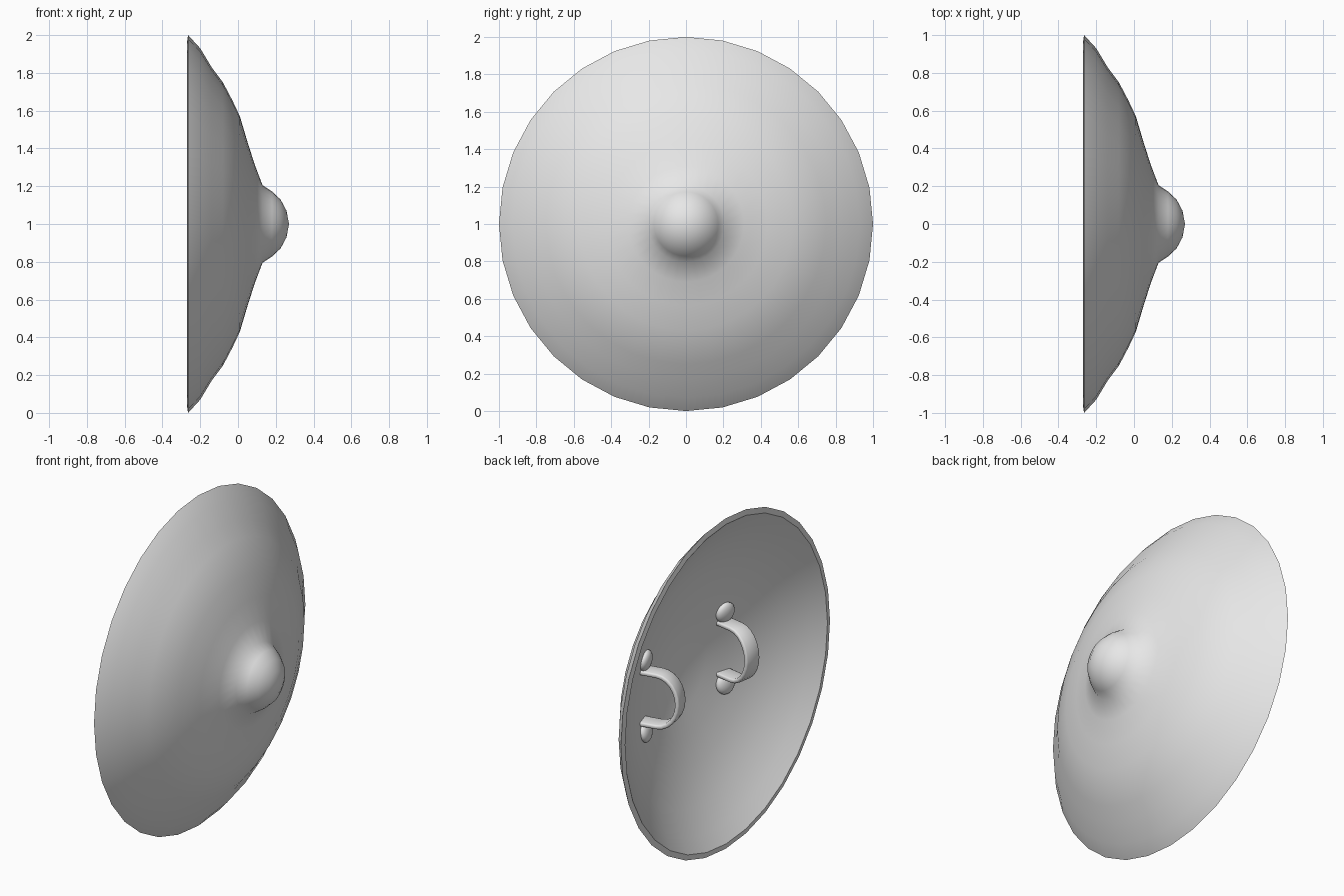
import bpy, bmesh, math
from mathutils import Vector, Matrix

cube = bpy.data.objects.get("Cube")
if cube:
    bpy.data.objects.remove(cube)

CENTRE = Vector((0, 0, 1))

grey = bpy.data.materials.new("plain grey")
grey.use_nodes = True
GREY = (0.8, 0.8, 0.8, 1)
grey.diffuse_color = GREY
grey.node_tree.nodes["Principled BSDF"].inputs["Base Color"].default_value = GREY


def finish(name, bm, angle=45):
    bmesh.ops.remove_doubles(bm, verts=bm.verts, dist=1e-5)
    bmesh.ops.recalc_face_normals(bm, faces=bm.faces)
    mesh = bpy.data.meshes.new(name)
    bm.to_mesh(mesh)
    bm.free()
    mesh.materials.append(grey)
    obj = bpy.data.objects.new(name, mesh)
    bpy.context.collection.objects.link(obj)
    bpy.ops.object.select_all(action="DESELECT")
    obj.select_set(True)
    bpy.context.view_layer.objects.active = obj
    bpy.ops.object.shade_smooth_by_angle(angle=math.radians(angle))
    return obj


# Shield: (x, radius) profile from the boss tip, over the rim, to the inner dish
outer = [(0.27, 0), (0.257, 0.07), (0.225, 0.13), (0.18, 0.172), (0.13, 0.205),
         (0.09, 0.31), (0.05, 0.435), (0.01, 0.57), (-0.03, 0.655), (-0.08, 0.75),
         (-0.14, 0.83), (-0.2, 0.93), (-0.264, 1)]
inner = [(-0.27, 0.967), (-0.21, 0.89), (-0.12, 0.755), (-0.03, 0.57),
         (0.02, 0.41), (0.06, 0.28), (0.09, 0.14), (0.1, 0)]
bm = bmesh.new()
verts = [bm.verts.new(CENTRE + Vector((x, 0, r))) for x, r in outer + inner]
edges = [bm.edges.new(pair) for pair in zip(verts, verts[1:])]
bmesh.ops.spin(bm, geom=verts + edges, cent=CENTRE, axis=(1, 0, 0),
               angle=math.tau, steps=32, use_merge=True)
finish("shield_body", bm)


# Arm straps: a U-shaped band standing on the inner dish
def strap(name, side):
    radius, leg, half_width = 0.155, 0.075, 0.05
    path = [(0.05, radius)]
    for i in range(13):
        a = math.pi * i / 12
        path.append((-leg - 0.125 * math.sin(a), radius * math.cos(a)))
    path.append((0.05, -radius))
    bm = bmesh.new()
    rows = [[bm.verts.new((x, y, z)) for y in (-half_width, half_width)]
            for x, z in path]
    for a, b in zip(rows, rows[1:]):
        bm.faces.new((a[0], a[1], b[1], b[0]))
    # lean towards the shield axis
    tilt = Matrix.Rotation(math.radians(11 * side), 4, "Z")
    place = Matrix.Translation((-0.005, 0.38 * side, 1))
    bmesh.ops.transform(bm, matrix=place @ tilt, verts=bm.verts)
    obj = finish(name, bm)
    solid = obj.modifiers.new("thickness", "SOLIDIFY")
    solid.thickness = 0.026
    solid.offset = 0
    bevel = obj.modifiers.new("soft_edges", "BEVEL")
    bevel.width = 0.009
    bevel.segments = 2


# Rounded pads that fix each strap end to the dish
def pad(name, side, end):
    y, z = 0.38 * side, 0.215 * end
    normal = Vector((1, 0.3 * y / 0.44, 0.3 * z / 0.44))
    turn = normal.to_track_quat("Z", "Y").to_matrix().to_4x4()
    bm = bmesh.new()
    bmesh.ops.create_uvsphere(bm, u_segments=20, v_segments=12, radius=1)
    bmesh.ops.transform(
        bm, verts=bm.verts,
        matrix=Matrix.Translation((0.003, y, 1 + z)) @ turn
        @ Matrix.Diagonal((0.062, 0.062, 0.032, 1)))
    finish(name, bm)


for side, label in ((1, "rear"), (-1, "front")):
    strap(label + "_strap", side)
    for end, level in ((1, "upper"), (-1, "lower")):
        pad(f"{label}_{level}_pad", side, end)
